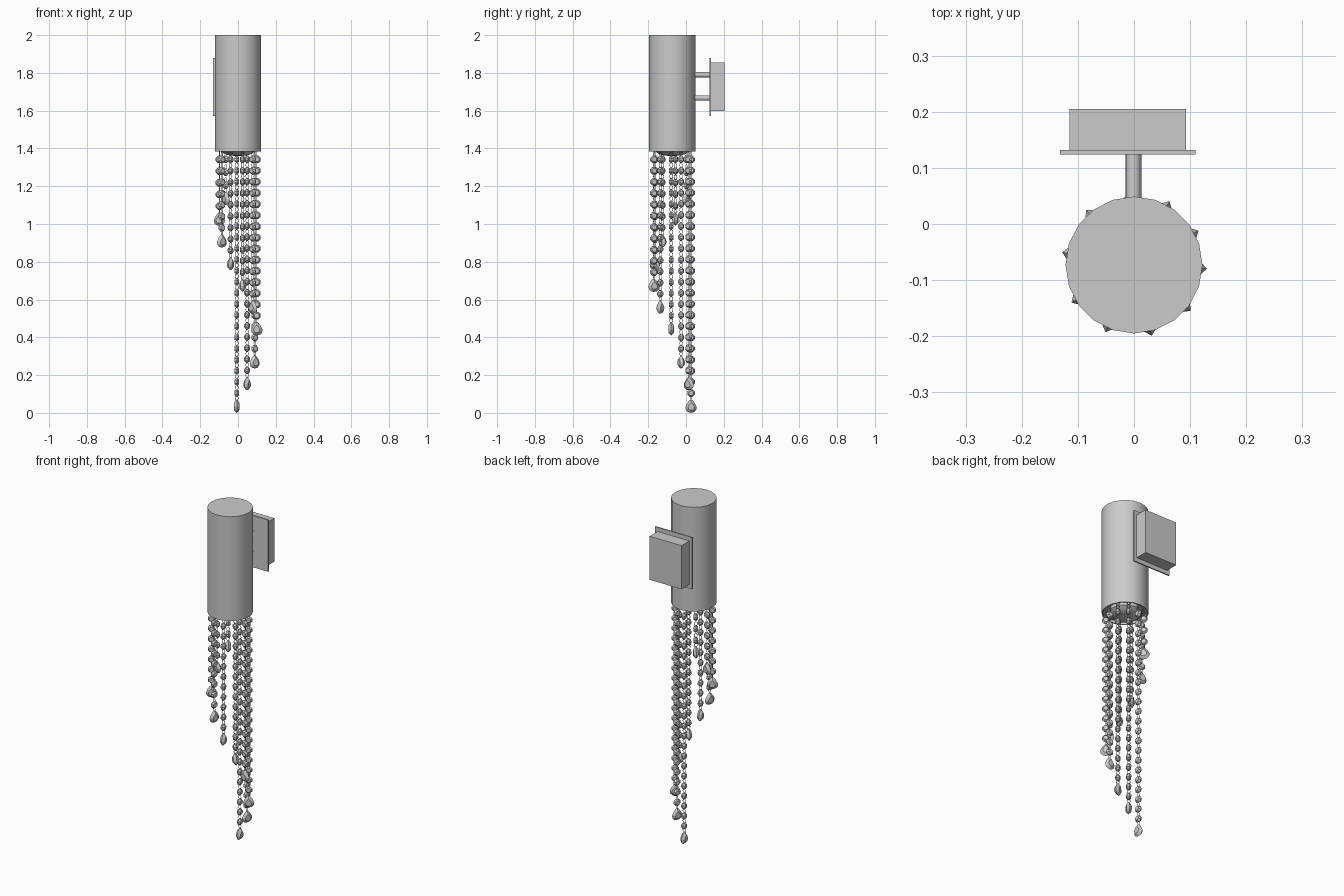
import bpy, bmesh, math
from mathutils import Matrix, Vector

if "Cube" in bpy.data.objects:
    bpy.data.objects.remove(bpy.data.objects["Cube"])

CY = -0.073          # y of the cylinder axis
R = 0.122            # cylinder radius


def add(name, mesh, matrix=None):
    ob = bpy.data.objects.new(name, mesh)
    bpy.context.collection.objects.link(ob)
    if matrix is not None:
        ob.matrix_world = matrix
    return ob


def smooth(ob, angle=35):
    bpy.ops.object.select_all(action='DESELECT')
    ob.select_set(True)
    bpy.context.view_layer.objects.active = ob
    bpy.ops.object.shade_smooth_by_angle(angle=math.radians(angle))


def box(name, lo, hi):
    lo, hi = Vector(lo), Vector(hi)
    bm = bmesh.new()
    bmesh.ops.create_cube(bm, size=1)
    bmesh.ops.scale(bm, vec=hi - lo, verts=bm.verts)
    bmesh.ops.translate(bm, vec=(lo + hi) / 2, verts=bm.verts)
    me = bpy.data.meshes.new(name)
    bm.to_mesh(me)
    bm.free()
    return add(name, me)


def lathe(name, profile, n, matrix):
    # spin (radius, z) points about z; a zero radius makes a pole
    bm = bmesh.new()
    rings = []
    for r, z in profile:
        rings.append([bm.verts.new((r * math.cos(2 * math.pi * i / n),
                                    r * math.sin(2 * math.pi * i / n), z))
                      for i in range(n if r > 0 else 1)])
    for a, b in zip(rings, rings[1:]):
        for i in range(n):
            f = [a[i % len(a)], a[(i + 1) % len(a)], b[(i + 1) % len(b)], b[i % len(b)]]
            bm.faces.new(list(dict.fromkeys(f)))
    bmesh.ops.recalc_face_normals(bm, faces=bm.faces)
    me = bpy.data.meshes.new(name)
    bm.to_mesh(me)
    bm.free()
    ob = add(name, me, matrix)
    smooth(ob)
    return ob


def gem_mesh(name, outline, half, inner, centre):
    # flat cut crystal in the xz plane: girdle outline with a smaller table each side
    bm = bmesh.new()
    n = len(outline)
    girdle = [bm.verts.new((x, 0, z)) for x, z in outline]
    for s in (-half, half):
        table = [bm.verts.new((x * inner, s, centre + (z - centre) * inner)) for x, z in outline]
        bm.faces.new(table)
        for i in range(n):
            j = (i + 1) % n
            bm.faces.new((girdle[i], girdle[j], table[j], table[i]))
    bmesh.ops.recalc_face_normals(bm, faces=bm.faces)
    me = bpy.data.meshes.new(name)
    bm.to_mesh(me)
    bm.free()
    return me


def link_mesh(name, rx, rz, t):
    # thin oval wire ring in the yz plane
    bm = bmesh.new()
    n, m = 10, 4
    v = []
    for i in range(n):
        a = 2 * math.pi * i / n
        for k in range(m):
            b = 2 * math.pi * k / m
            v.append(bm.verts.new((t * math.sin(b), (rx + t * math.cos(b)) * math.cos(a),
                                   (rz + t * math.cos(b)) * math.sin(a))))
    for i in range(n):
        for k in range(m):
            i2, k2 = (i + 1) % n, (k + 1) % m
            bm.faces.new((v[i * m + k], v[i2 * m + k], v[i2 * m + k2], v[i * m + k2]))
    bmesh.ops.recalc_face_normals(bm, faces=bm.faces)
    me = bpy.data.meshes.new(name)
    bm.to_mesh(me)
    bm.free()
    return me


# cylindrical shade: closed top, recessed underside with a shallow lens
axis = Matrix.Translation((0, CY, 0))
lathe("shade", [(0, 2.0), (R, 2.0), (R, 1.385), (R - 0.006, 1.385),
                (R - 0.006, 1.402), (0, 1.402)], 20, axis)
lathe("lens", [(0.092, 1.402), (0.09, 1.385), (0.07, 1.37), (0.04, 1.362), (0, 1.36)], 20, axis)

# wall mount: cover plate, box and two stand-off rods
box("wall_plate", (-0.132, 0.124, 1.573), (0.11, 0.132, 1.878))
box("wall_box", (-0.115, 0.132, 1.597), (0.093, 0.205, 1.854))
for z in (1.79, 1.667):
    turn = Matrix.Translation((-0.001, 0.03, z)) @ Matrix.Rotation(-math.pi / 2, 4, 'X')
    lathe("mount_rod", [(0, 0), (0.014, 0), (0.014, 0.096), (0, 0.096)], 16, turn)

# shared crystal and link meshes
octagon = [(0.0215 * math.cos(math.pi * (i + 0.5) / 4), 0.0215 * math.sin(math.pi * (i + 0.5) / 4))
           for i in range(8)]
bead = gem_mesh("bead", octagon, 0.0115, 0.6, 0)
half_drop = [(0.009, 0.066), (0.021, 0.05), (0.03, 0.031), (0.027, 0.015), (0.016, 0.004)]
outline = [(0, 0.072)] + half_drop + [(0, 0)] + [(-x, z) for x, z in reversed(half_drop)]
drop = gem_mesh("drop", outline, 0.014, 0.55, 0.032)
link = link_mesh("link", 0.008, 0.0125, 0.0016)

# spiral of ten crystal strands, longest at the back
bottoms = [0.0, 0.12, 0.235, 0.41, 0.525, 0.64, 0.755, 0.875, 0.99, 1.1]
angles = [94, 61, 28, -3, -39, -76, -113, -149, -190, -229]
top = 1.342
for deg, zb in zip(angles, bottoms):
    a = math.radians(deg)
    base = Matrix.Translation((0.1 * math.cos(a), CY + 0.1 * math.sin(a), 0)) @ Matrix.Rotation(a, 4, 'Z')
    last = zb + 0.105
    count = max(2, round((top - last) / 0.0585) + 1)
    step = (top - last) / (count - 1)
    for i in range(count):
        z = top - i * step
        add("bead", bead, base @ Matrix.Translation((0, 0, z)))
        add("link", link, base @ Matrix.Translation((0, 0, z + 0.029)))
    add("link", link, base @ Matrix.Translation((0, 0, last - 0.027)))
    add("hook", link, base @ Matrix.Translation((0, 0, top + 0.05)))
    add("drop", drop, base @ Matrix.Translation((0, 0, zb)))
